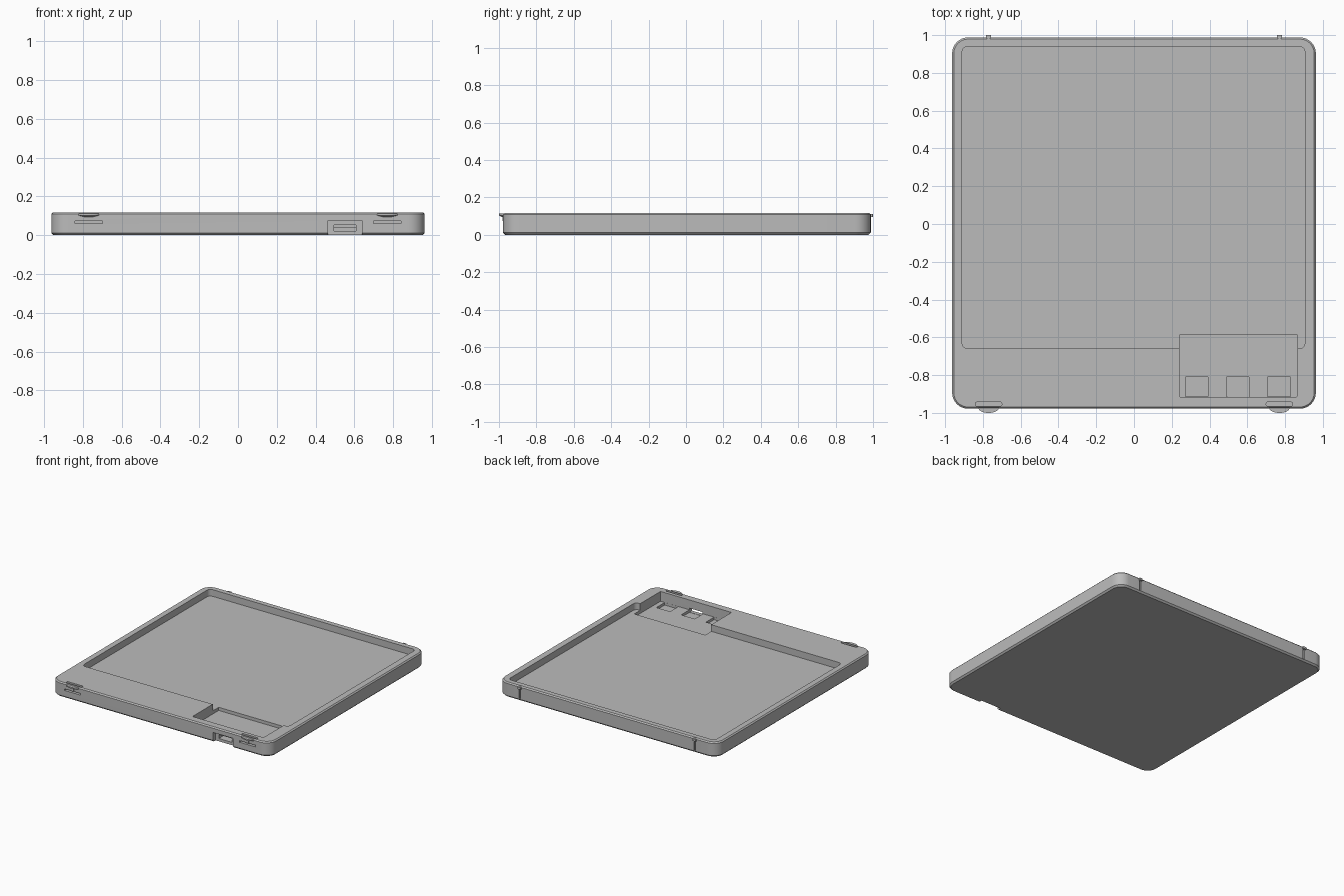
import bpy, bmesh, math

old = bpy.data.objects.get("Cube")
if old:
    bpy.data.objects.remove(old, do_unlink=True)

grey = bpy.data.materials.new("plain grey")
grey.use_nodes = True
COLOUR = (0.5, 0.5, 0.5, 1)
grey.diffuse_color = COLOUR
grey.node_tree.nodes["Principled BSDF"].inputs["Base Color"].default_value = COLOUR


def rounded_outline(x0, x1, y0, y1, r, seg=8):
    """Counter-clockwise rounded rectangle."""
    if r <= 0:
        return [(x0, y0), (x1, y0), (x1, y1), (x0, y1)]
    centres = [(x1 - r, y1 - r), (x0 + r, y1 - r), (x0 + r, y0 + r), (x1 - r, y0 + r)]
    pts = []
    for i, (cx, cy) in enumerate(centres):
        for k in range(seg + 1):
            a = math.pi / 2 * (i + k / seg)
            pts.append((cx + r * math.cos(a), cy + r * math.sin(a)))
    return pts


def loft(name, rings):
    """Closed solid through stacked outlines, given as (z, points)."""
    bm = bmesh.new()
    loops = [[bm.verts.new((x, y, z)) for x, y in pts] for z, pts in rings]
    n = len(loops[0])
    bm.faces.new(list(reversed(loops[0])))
    bm.faces.new(loops[-1])
    for low, high in zip(loops, loops[1:]):
        for i in range(n):
            j = (i + 1) % n
            bm.faces.new((low[i], low[j], high[j], high[i]))
    bmesh.ops.recalc_face_normals(bm, faces=bm.faces[:])
    mesh = bpy.data.meshes.new(name)
    bm.to_mesh(mesh)
    bm.free()
    mesh.materials.append(grey)
    ob = bpy.data.objects.new(name, mesh)
    bpy.context.collection.objects.link(ob)
    return ob


def block(name, x0, x1, y0, y1, z0, z1, r=0):
    pts = rounded_outline(x0, x1, y0, y1, r, 5)
    return loft(name, [(z0, pts), (z1, pts)])


def activate(ob):
    bpy.ops.object.select_all(action='DESELECT')
    ob.select_set(True)
    bpy.context.view_layer.objects.active = ob


def cut(target, *box, r=0):
    cutter = block("cutter", *box, r=r)
    cutter.hide_render = True
    mod = target.modifiers.new("cut", 'BOOLEAN')
    mod.operation = 'DIFFERENCE'
    mod.solver = 'EXACT'
    mod.object = cutter
    activate(target)
    bpy.ops.object.modifier_apply(modifier=mod.name)
    bpy.data.objects.remove(cutter, do_unlink=True)


# Tray body with chamfered rims
X, FRONT, BACK, TOP = 0.963, -0.978, 0.988, 0.118


def body_ring(z, inset):
    return z, rounded_outline(-X + inset, X - inset, FRONT + inset, BACK - inset, 0.085 - inset)


tray = loft("tray", [body_ring(0, 0.012), body_ring(0.012, 0),
                     body_ring(TOP - 0.009, 0), body_ring(TOP, 0.009)])

# Large shallow recess and the deeper pocket beside it
cut(tray, -0.91, 0.905, -0.66, 0.94, 0.065, 0.2, r=0.03)
cut(tray, 0.24, 0.865, -0.915, -0.585, 0.04, 0.2, r=0.006)

# Three square wells in the pocket floor
for cx in (0.333, 0.55, 0.768):
    cut(tray, cx - 0.06, cx + 0.06, -0.914, -0.81, 0.02, 0.09)

# Port notch in the front wall, with an opening through it
cut(tray, 0.465, 0.64, -1.1, -0.945, -0.1, 0.075)
cut(tray, 0.495, 0.61, -1.1, -0.9, 0.022, 0.053)

for cx, side in ((-0.77, "right"), (0.77, "left")):
    # Slots that free the front clip
    cut(tray, cx - 0.07, cx + 0.07, -1.1, -0.943, 0.06, 0.073)
    cut(tray, cx - 0.07, cx + 0.07, -0.964, -0.943, 0.066, 0.2, r=0.008)
    # Groove in the back wall
    cut(tray, cx - 0.007, cx + 0.007, BACK - 0.01, 1.1, 0.015, 0.2)

    # Curved front lip, tapering below
    def lip_ring(z, half, reach):
        arc = [(cx + half * math.cos(a), FRONT + 0.006 - reach * math.sin(a))
               for a in (math.pi * k / 14 for k in range(15))]
        return z, arc

    loft("front_clip_lip_" + side, [lip_ring(0.095, 0.025, 0.012), lip_ring(0.103, 0.055, 0.028),
                                    lip_ring(0.113, 0.055, 0.028)])
    block("front_clip_rib_" + side, cx - 0.01, cx + 0.01, FRONT - 0.004, FRONT + 0.01, 0.073, 0.1)
    # Small catch on the back wall
    block("back_catch_" + side, cx - 0.014, cx + 0.014, BACK - 0.012, 1.0, 0.095, 0.112, r=0.004)

activate(tray)
bpy.ops.object.shade_smooth_by_angle(angle=math.radians(20))
